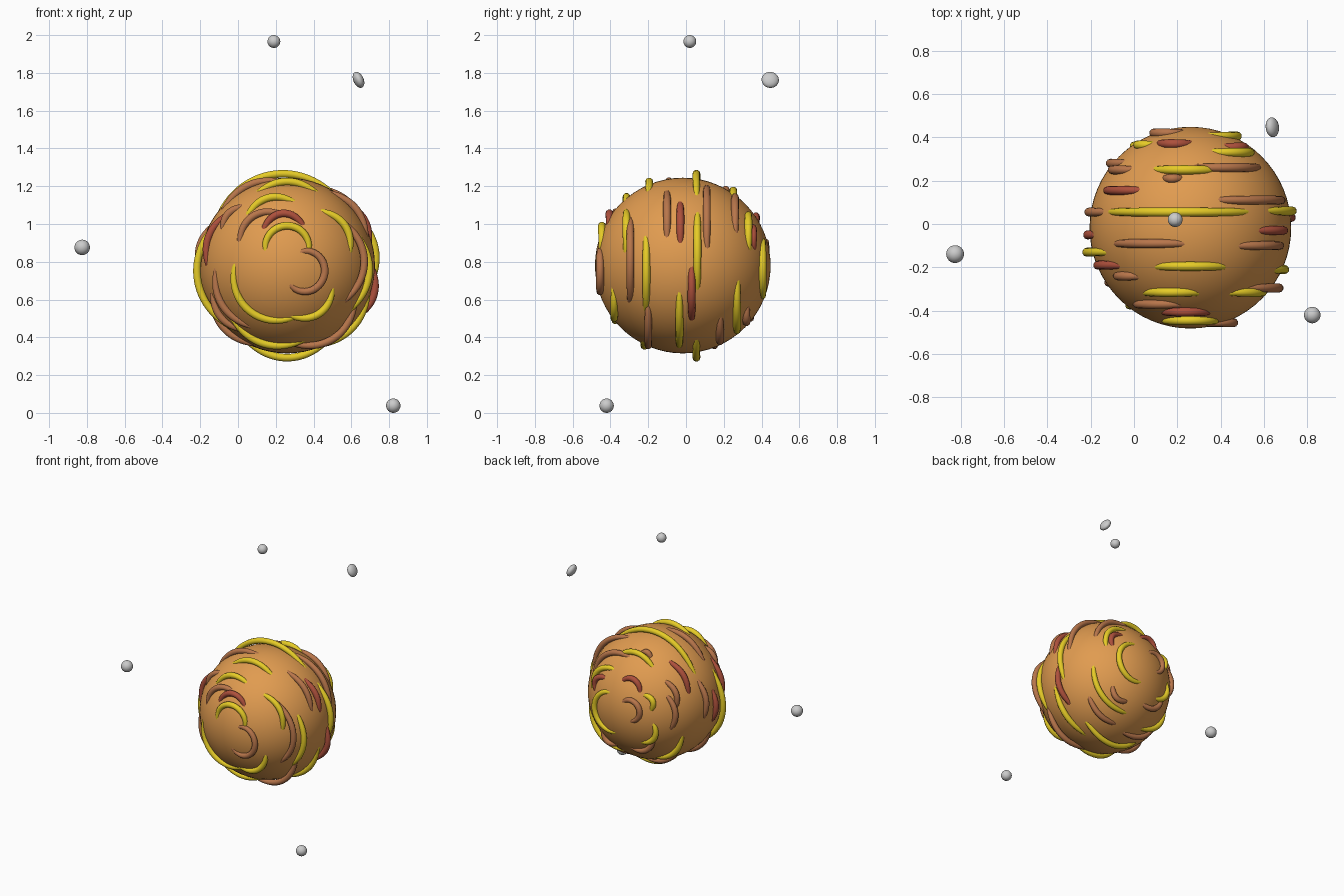
import bpy
from math import sin, cos, radians, sqrt, pi
from mathutils import Vector

CENTRE = Vector((0.26, -0.017, 0.78))
R = 0.465
TUBE = 0.021


def material(name, rgb):
    m = bpy.data.materials.new(name)
    m.diffuse_color = (*rgb, 1)
    return m


def ball(name, loc, scale, rot=(0, 0, 0), segs=32, mat=None):
    bpy.ops.mesh.primitive_uv_sphere_add(segments=segs, ring_count=segs // 2,
                                         radius=1, location=loc, rotation=rot)
    ob = bpy.context.object
    ob.name = name
    ob.scale = scale
    bpy.ops.object.shade_smooth()
    if mat:
        ob.data.materials.append(mat)
    return ob


def bands(name, arcs, mat):
    """Each arc: y plane, start and end angle about the y axis, peak height."""
    cu = bpy.data.curves.new(name, 'CURVE')
    cu.dimensions = '3D'
    cu.bevel_depth = TUBE
    cu.bevel_resolution = 3
    cu.use_fill_caps = True
    for y, a0, a1, peak in arcs:
        n = 28
        sp = cu.splines.new('POLY')
        sp.points.add(n)
        for i, p in enumerate(sp.points):
            t = i / n
            # tube dips below the surface at both ends
            d = R - 0.02 + (peak + 0.02) * sin(pi * t)
            dy = y - CENTRE.y
            rho = sqrt(max(d * d - dy * dy, 0.001))
            a = radians(a0 + (a1 - a0) * t)
            p.co = (CENTRE.x + rho * cos(a), y, CENTRE.z + rho * sin(a), 1)
            p.radius = 0.75 + 0.25 * sin(pi * t)
        sp.use_smooth = True
    cu.materials.append(mat)
    ob = bpy.data.objects.new(name, cu)
    bpy.context.collection.objects.link(ob)
    bpy.ops.object.select_all(action='DESELECT')
    ob.select_set(True)
    bpy.context.view_layer.objects.active = ob
    bpy.ops.object.convert(target='MESH')
    bpy.ops.object.shade_smooth()


# planet body, poles along y
ball("planet", CENTRE, (R, R, R), (pi / 2, 0, 0), 64,
     material("planet_orange", (0.75, 0.33, 0.08)))

# yellow cloud bands
bands("yellow_bands", [
    (-0.445, 150, 30, 0.012),
    (-0.315, 130, 82, 0.012), (-0.315, 60, 10, 0.012),
    (-0.195, 114, 66, 0.014), (-0.21, 24, -37, 0.012),
    (0.055, 148, 52, 0.028), (0.06, 40, -18, 0.015),
    (0.055, -58, -122, 0.028),
    (-0.035, -16, -72, 0.012),
    (-0.38, -24, -88, 0.010), (-0.375, 174, 284, 0.010),
    (-0.22, 222, 285, 0.012), (-0.13, 148, 232, 0.028),
    (0.25, 118, 70, 0.014), (0.33, 72, 14, 0.012),
    (0.405, 64, -85, 0.010), (0.27, -10, -85, 0.014),
    (0.365, 165, 135, 0.005), (0.36, 185, 235, 0.008),
    (0.20, 200, 250, 0.012),
], material("band_yellow", (0.79, 0.60, 0.02)))

# brown cloud bands
bands("brown_bands", [
    (-0.455, 50, -85, 0.018), (-0.37, 156, 96, 0.010),
    (-0.295, 47, -34, 0.030), (-0.24, 152, 126, 0.006),
    (-0.09, 142, 92, 0.012), (-0.10, 62, 18, 0.014),
    (0.11, 75, 10, 0.020), (0.26, 89, 26, 0.014),
    (0.21, 108, 96, 0.003), (0.25, 168, 136, 0.012),
    (0.055, 188, 150, 0.014), (0.42, 200, 105, 0.008),
    (-0.20, -28, -88, 0.028), (0.18, -40, -82, 0.012),
    (0.32, -45, -75, 0.012), (-0.27, 180, 242, 0.010),
    (-0.19, 198, 236, 0.012), (0.28, 195, 150, 0.010),
    (0.15, 222, 268, 0.010), (0.34, 212, 262, 0.008),
    (-0.08, 205, 250, 0.010),
], material("band_brown", (0.48, 0.18, 0.07)))

# red cloud bands
bands("red_bands", [
    (-0.405, 125, 66, 0.012), (-0.19, 182, 138, 0.010),
    (-0.03, 48, 14, 0.010), (0.03, 0, -40, 0.022),
    (0.155, 160, 122, 0.012), (0.37, 130, 88, 0.008),
    (0.355, 54, 18, 0.008), (-0.05, 196, 164, 0.010),
], material("band_red", (0.42, 0.08, 0.045)))

# small grey moons, one of them flattened
ball("moon_left", (-0.825, -0.139, 0.876), (0.041,) * 3)
ball("moon_top", (0.19, 0.02, 1.966), (0.034,) * 3)
ball("moon_low", (0.822, -0.42, 0.038), (0.038,) * 3)
ball("moon_flat", (0.638, 0.446, 1.763), (0.027, 0.046, 0.045), (0, radians(-24), radians(6)))
